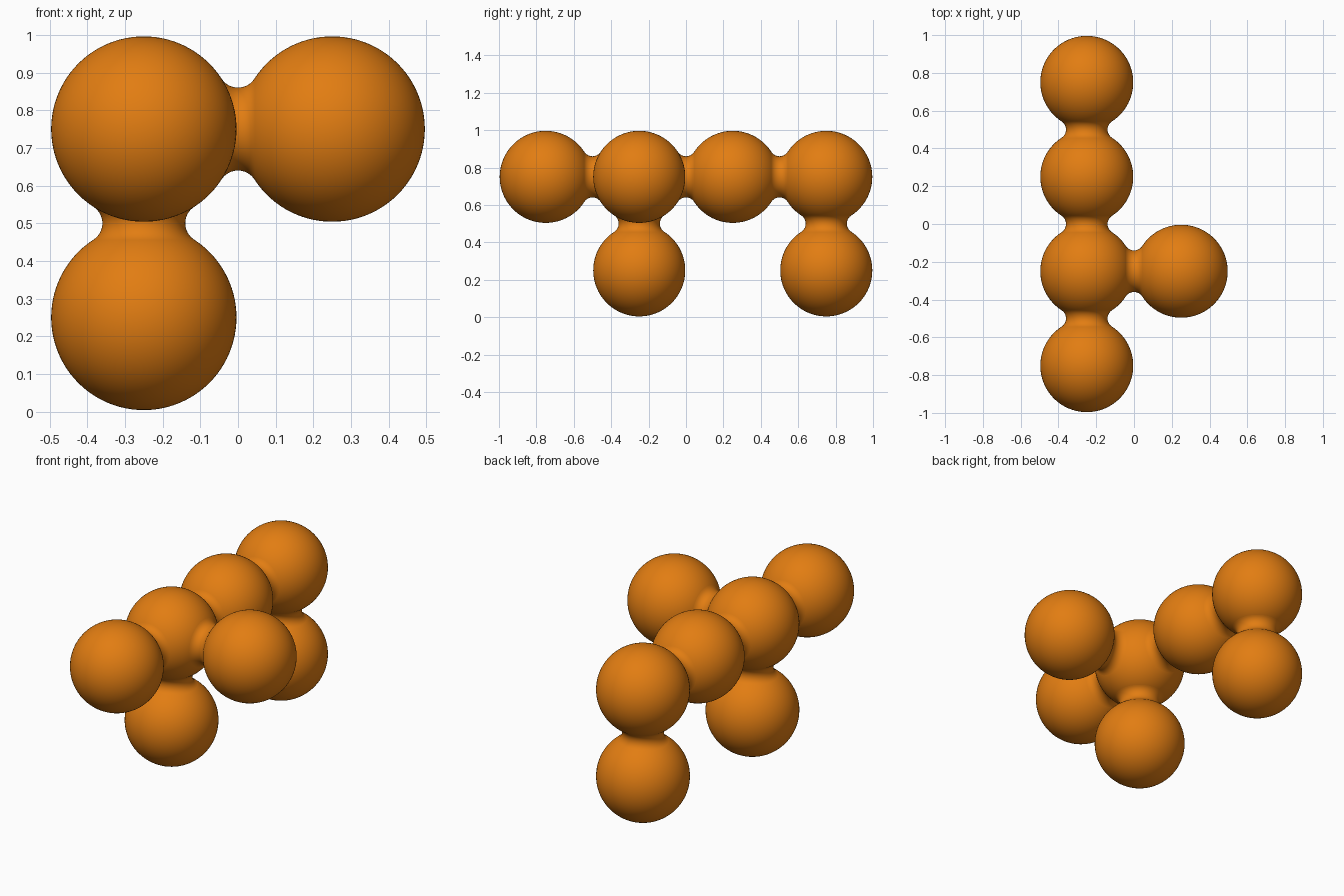
import bpy, bmesh, math
from mathutils import Vector

if "Cube" in bpy.data.objects:
    bpy.data.objects.remove(bpy.data.objects["Cube"])

R = 0.246        # ball radius
HALF = 0.25      # half the spacing between balls
NECK = 0.11      # narrowest neck radius
# Fillet radius that makes the neck tangent to both balls
FILLET = (HALF**2 + NECK**2 - R**2) / (2 * (R - NECK))

orange = bpy.data.materials.new("orange")
orange.diffuse_color = (0.76, 0.205, 0.006, 1)
orange.use_nodes = True
orange.node_tree.nodes["Principled BSDF"].inputs["Base Color"].default_value = orange.diffuse_color


def add_object(name, bm, location):
    for f in bm.faces:
        f.smooth = True
    mesh = bpy.data.meshes.new(name)
    bm.to_mesh(mesh)
    bm.free()
    mesh.materials.append(orange)
    obj = bpy.data.objects.new(name, mesh)
    obj.location = location
    bpy.context.collection.objects.link(obj)
    return obj


def ball(name, centre):
    bm = bmesh.new()
    bmesh.ops.create_uvsphere(bm, u_segments=80, v_segments=48, radius=R)
    return add_object(name, bm, centre)


def neck(name, a, b):
    """Concave revolved neck whose ends are tangent to the two balls."""
    a, b = Vector(a), Vector(b)
    bm = bmesh.new()
    sides, steps = 64, 16
    reach = math.asin(HALF / (R + FILLET))
    rings = []
    for i in range(steps + 1):
        t = reach * (2 * i / steps - 1)
        r = NECK + FILLET * (1 - math.cos(t))
        z = FILLET * math.sin(t)
        rings.append([bm.verts.new((r * math.cos(2 * math.pi * k / sides),
                                    r * math.sin(2 * math.pi * k / sides), z))
                      for k in range(sides)])
    for low, high in zip(rings, rings[1:]):
        for k in range(sides):
            n = (k + 1) % sides
            bm.faces.new((low[k], low[n], high[n], high[k]))
    obj = add_object(name, bm, (a + b) / 2)
    obj.rotation_mode = 'QUATERNION'
    obj.rotation_quaternion = (b - a).to_track_quat('Z', 'Y')


# Ball centres: a row of four, one side ball and two hanging balls
balls = {
    "row_ball_1": (-0.25, -0.75, 0.75),
    "row_ball_2": (-0.25, -0.25, 0.75),
    "row_ball_3": (-0.25, 0.25, 0.75),
    "row_ball_4": (-0.25, 0.75, 0.75),
    "side_ball": (0.25, -0.25, 0.75),
    "front_lower_ball": (-0.25, -0.25, 0.25),
    "back_lower_ball": (-0.25, 0.75, 0.25),
}
for name, centre in balls.items():
    ball(name, centre)

# Necks between touching neighbours
links = [("row_ball_1", "row_ball_2"), ("row_ball_2", "row_ball_3"),
         ("row_ball_3", "row_ball_4"), ("row_ball_2", "side_ball"),
         ("row_ball_2", "front_lower_ball"), ("row_ball_4", "back_lower_ball")]
for i, (a, b) in enumerate(links, 1):
    neck(f"neck_{i}", balls[a], balls[b])
